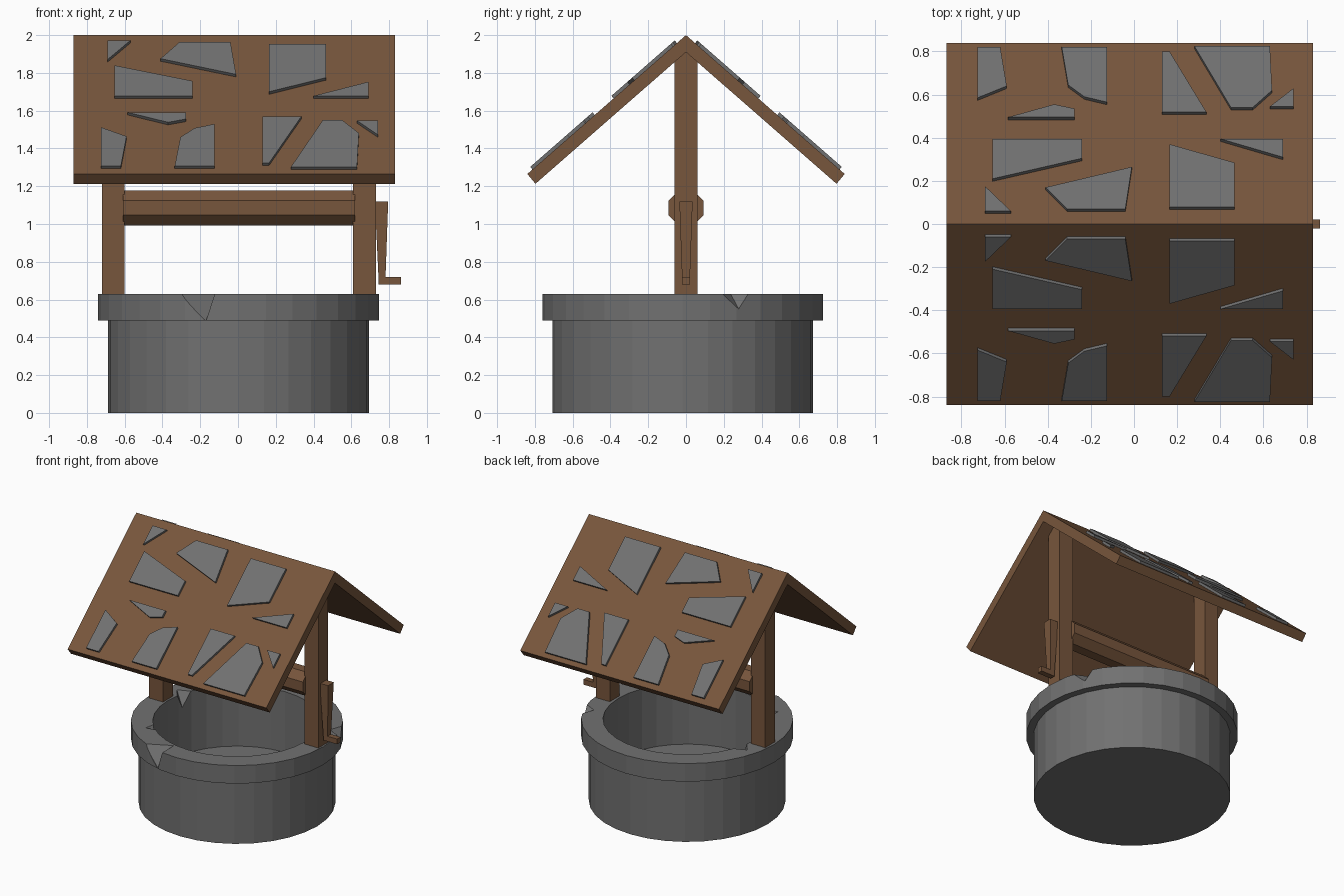
import bpy, bmesh, math
from mathutils import Vector

if "Cube" in bpy.data.objects:
    bpy.data.objects.remove(bpy.data.objects["Cube"])


def material(name, rgb):
    m = bpy.data.materials.new(name)
    m.diffuse_color = (*rgb, 1)
    m.use_nodes = True
    m.node_tree.nodes["Principled BSDF"].inputs["Base Color"].default_value = m.diffuse_color
    return m


STONE = material("grey stone", (0.165, 0.165, 0.165))
WOOD = material("brown wood", (0.185, 0.092, 0.045))


def finish(name, bm, mat):
    bmesh.ops.recalc_face_normals(bm, faces=bm.faces)
    me = bpy.data.meshes.new(name)
    bm.to_mesh(me)
    bm.free()
    ob = bpy.data.objects.new(name, me)
    bpy.context.collection.objects.link(ob)
    if mat:
        me.materials.append(mat)
    return ob


def loft(name, a, b, mat):
    """Solid between two matching point loops."""
    bm = bmesh.new()
    va, vb = [bm.verts.new(p) for p in a], [bm.verts.new(p) for p in b]
    bm.faces.new(va)
    bm.faces.new(vb)
    n = len(va)
    for i in range(n):
        j = (i + 1) % n
        bm.faces.new((va[i], va[j], vb[j], vb[i]))
    return finish(name, bm, mat)


def extrude_x(name, yz, x0, x1, mat):
    return loft(name, [(x0, y, z) for y, z in yz], [(x1, y, z) for y, z in yz], mat)


def box(name, lo, hi, mat):
    (x0, y0, z0), (x1, y1, z1) = lo, hi
    return extrude_x(name, [(y0, z0), (y1, z0), (y1, z1), (y0, z1)], x0, x1, mat)


def hull(name, pts):
    bm = bmesh.new()
    for p in pts:
        bm.verts.new(p)
    res = bmesh.ops.convex_hull(bm, input=bm.verts)
    bmesh.ops.delete(bm, geom=list({v for v in res["geom_interior"] if isinstance(v, bmesh.types.BMVert)}), context='VERTS')
    return finish(name, bm, None)


# Well: turned profile with floor, wall and overhanging rim
CX, CY, SIDES = 0.003, -0.018, 32
profile = [(0, 0), (0.69, 0), (0.69, 0.49), (0.743, 0.49), (0.743, 0.63),
           (0.59, 0.63), (0.59, 0.16), (0, 0.16)]
bm = bmesh.new()
pv = [bm.verts.new((CX + r, CY, z)) for r, z in profile]
edges = [bm.edges.new(e) for e in zip(pv, pv[1:])]
bmesh.ops.spin(bm, geom=pv + edges, cent=(CX, CY, 0), axis=(0, 0, 1),
               angle=math.tau, steps=SIDES, use_merge=False)
bmesh.ops.remove_doubles(bm, verts=bm.verts, dist=0.0005)
well = finish("stone_well", bm, STONE)


# Chips broken out of the rim
def chip(angle, r_open, r_deep, half, low):
    def at(a, r, z):
        t = math.radians(a)
        return (CX + r * math.cos(t), CY + r * math.sin(t), z)
    return hull("rim_chip_cutter", [at(angle - half, r_open, 0.65), at(angle + half, r_open, 0.65),
                                    at(angle, r_deep, 0.65), at(angle + 2, r_open, low)])


cutters = [hull("front_chip_cutter", [(-0.32, -0.70, 0.64), (-0.12, -0.60, 0.64), (-0.12, -0.85, 0.64),
                                      (-0.17, -0.73, 0.485), (-0.32, -0.85, 0.64), (-0.17, -0.85, 0.485)]),
           chip(164, 0.57, 0.68, 9, 0.50),
           chip(225, 0.57, 0.67, 7, 0.55),
           chip(22, 0.77, 0.65, 9, 0.52)]
for c in cutters:
    mod = well.modifiers.new("chip", 'BOOLEAN')
    mod.operation, mod.solver, mod.object = 'DIFFERENCE', 'EXACT', c
bpy.context.view_layer.objects.active = well
for mod in list(well.modifiers):
    bpy.ops.object.modifier_apply(modifier=mod.name)
for c in cutters:
    bpy.data.objects.remove(c)

# Posts
for name, x in (("left_post", -0.72), ("right_post", 0.61)):
    box(name, (x, -0.06, 0.60), (x + 0.12, 0.06, 1.92), WOOD)

# Eight-sided rope roller
ring = [(0.1 * math.cos(math.radians(22.5 + 45 * i)), 1.085 + 0.1 * math.sin(math.radians(22.5 + 45 * i)))
        for i in range(8)]
extrude_x("roller", ring, -0.61, 0.62, WOOD)

# Crank: tapered arm and grip
top = [(0.725, -0.035, 1.12), (0.795, -0.035, 1.12), (0.795, 0.035, 1.12), (0.725, 0.035, 1.12)]
bottom = [(0.745, -0.02, 0.69), (0.78, -0.02, 0.69), (0.78, 0.02, 0.69), (0.745, 0.02, 0.69)]
loft("crank_arm", bottom, top, WOOD)
box("crank_grip", (0.745, -0.021, 0.68), (0.863, 0.021, 0.72), WOOD)

# Gabled roof
roof = [(0, 2.0), (0.84, 1.265), (0.797, 1.213), (0, 1.91), (-0.797, 1.213), (-0.84, 1.265)]
extrude_x("roof", roof, -0.87, 0.83, WOOD)

# Slate outlines as (x, distance from ridge), repeated on both slopes
SLATES = [
    [(-.725, .82), (-.62, .82), (-.59, .64), (-.725, .585)],
    [(-.335, .82), (-.125, .82), (-.125, .565), (-.23, .59), (-.305, .645)],
    [(.13, .80), (.165, .80), (.335, .52), (.13, .52)],
    [(.28, .825), (.63, .825), (.64, .62), (.55, .54), (.45, .54)],
    [(.63, .545), (.74, .545), (.74, .63)],
    [(.40, .395), (.69, .395), (.69, .31)],
    [(.165, .37), (.465, .285), (.465, .08), (.165, .08)],
    [(-.41, .17), (-.01, .265), (-.04, .07), (-.31, .07)],
    [(-.655, .395), (-.24, .395), (-.24, .305), (-.655, .21)],
    [(-.585, .495), (-.275, .495), (-.275, .535), (-.37, .555)],
    [(-.69, .06), (-.57, .06), (-.69, .175)],
]
slope = 0.735 / 0.84
for side, s in (("front", -1), ("back", 1)):
    n = Vector((0, s * slope, 1)).normalized()
    for i, outline in enumerate(SLATES):
        base = [Vector((x, s * (d - 0.012), 2 - slope * (d - 0.012))) for x, d in outline]
        loft(f"{side}_slate_{i + 1}", [p - n * 0.005 for p in base], [p + n * 0.018 for p in base], STONE)
